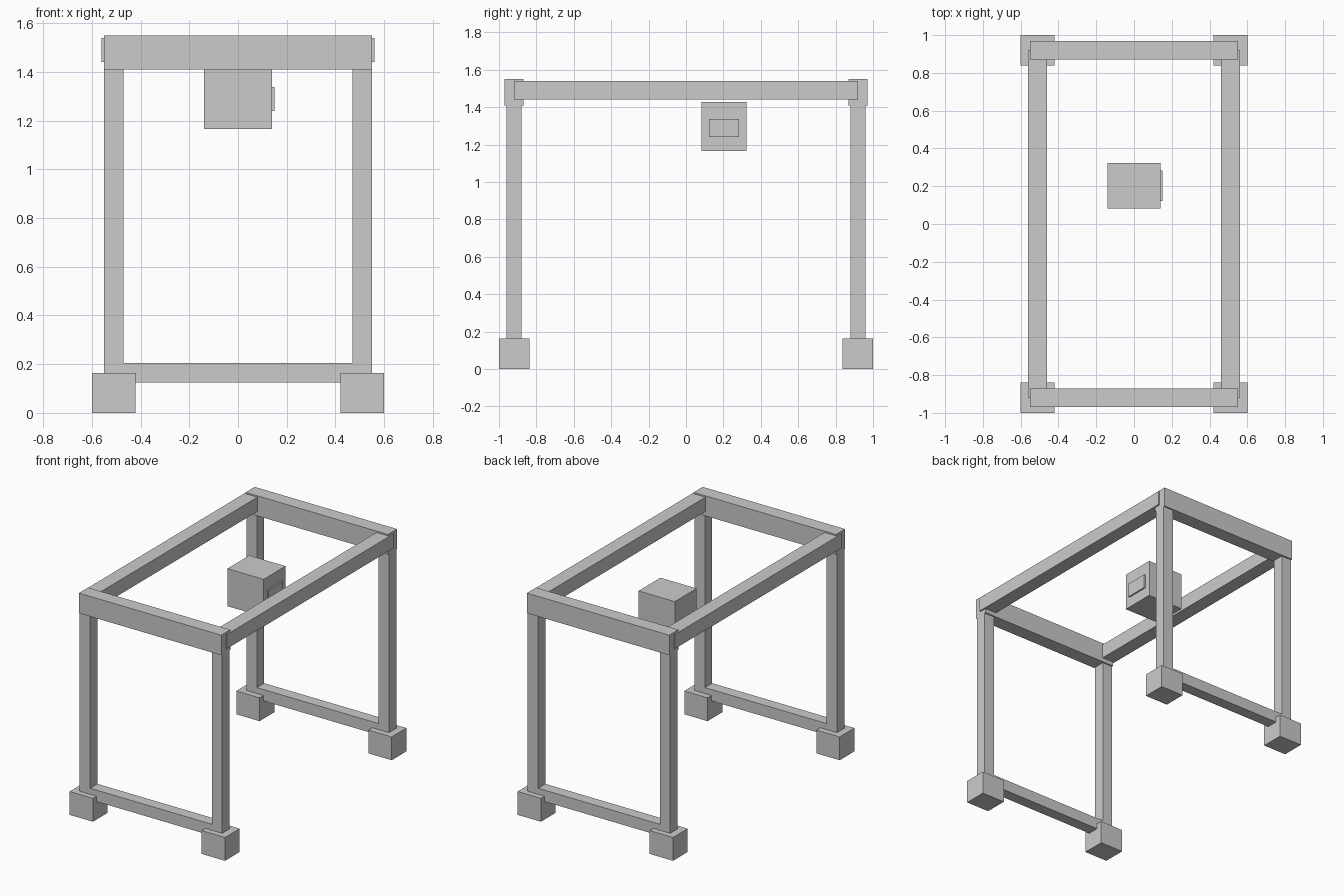
import bpy
import bmesh
from mathutils import Matrix, Vector

if "Cube" in bpy.data.objects:
    bpy.data.objects.remove(bpy.data.objects["Cube"])


def box(name, x, y, z):
    """Add a block from (min, max) ranges on each axis."""
    lo, hi = Vector((x[0], y[0], z[0])), Vector((x[1], y[1], z[1]))
    bm = bmesh.new()
    bmesh.ops.create_cube(bm, size=1, matrix=Matrix.Translation((lo + hi) / 2)
                          @ Matrix.Diagonal((*(hi - lo), 1)))
    mesh = bpy.data.meshes.new(name)
    bm.to_mesh(mesh)
    bm.free()
    ob = bpy.data.objects.new(name, mesh)
    bpy.context.collection.objects.link(ob)
    return ob


def span(side, near, far):
    """Range between two distances on the given side of the centre."""
    return sorted((side * near, side * far))


for sy, end in ((-1, "front"), (1, "back")):
    # Feet and uprights at each corner
    for sx, side in ((-1, "left"), (1, "right")):
        box(f"{end}_{side}_foot", span(sx, 0.42, 0.60), span(sy, 0.838, 1.0), (0, 0.163))
        box(f"{end}_{side}_post", span(sx, 0.47, 0.55), span(sy, 0.88, 0.96), (0.125, 1.42))
    # Cross beams tying each pair of uprights
    box(f"{end}_lower_beam", (-0.55, 0.55), span(sy, 0.88, 0.96), (0.125, 0.205))
    box(f"{end}_top_beam", (-0.55, 0.55), span(sy, 0.87, 0.97), (1.41, 1.55))

# Long rails between the two end frames
for sx, side in ((-1, "left"), (1, "right")):
    box(f"{side}_top_rail", span(sx, 0.46, 0.56), (-0.92, 0.92), (1.44, 1.54))

# Hoist housing with its side panel
box("hoist_housing", (-0.14, 0.14), (0.083, 0.324), (1.166, 1.428))
box("hoist_side_panel", (0.13, 0.15), (0.123, 0.284), (1.24, 1.338))
